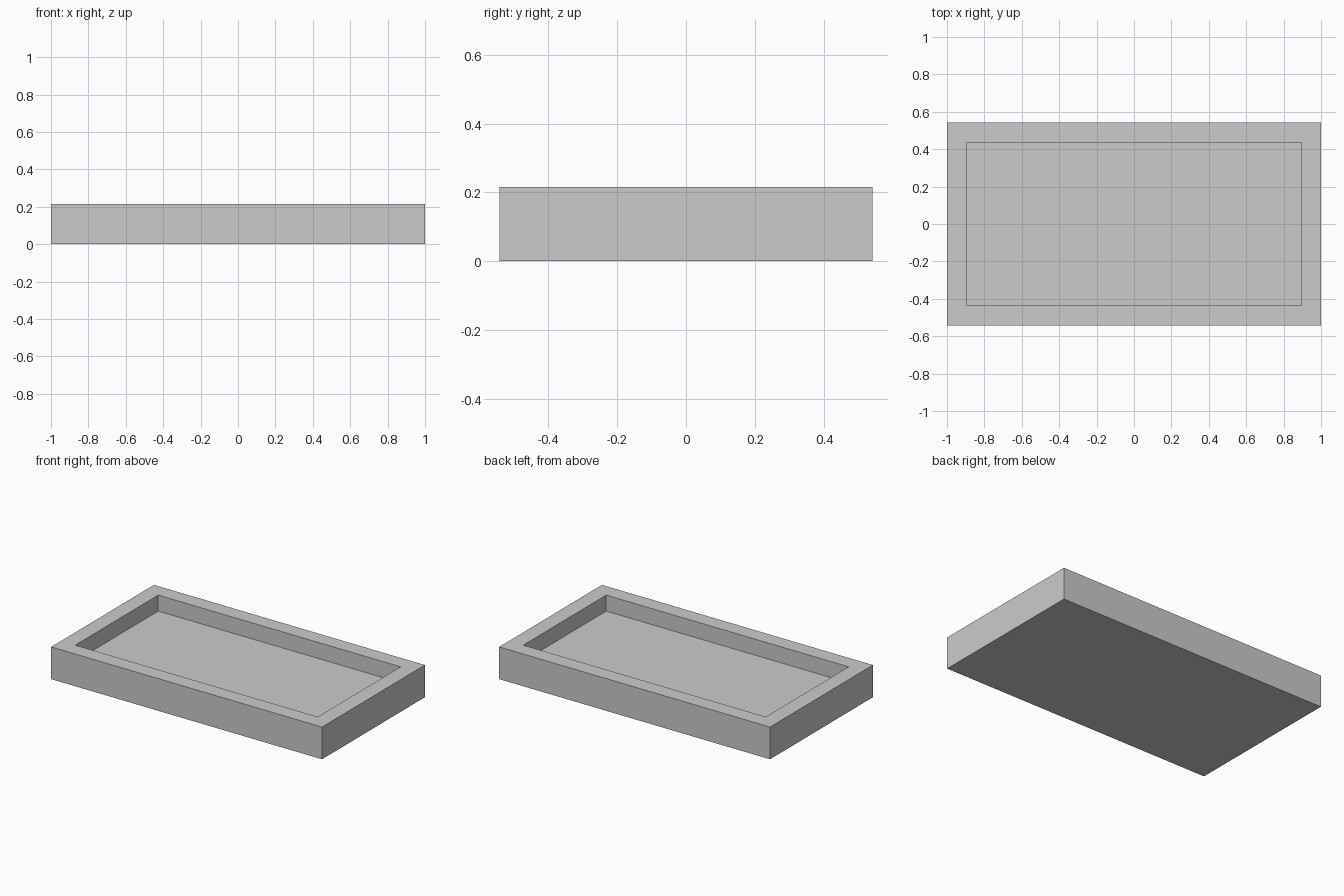
import bpy, bmesh
from mathutils import Matrix, Vector

if "Cube" in bpy.data.objects:
    bpy.data.objects.remove(bpy.data.objects["Cube"])

LENGTH, WIDTH, HEIGHT = 2.0, 1.084, 0.215
WALL, DEPTH = 0.105, 0.107

# Solid block standing on the ground
bm = bmesh.new()
bmesh.ops.create_cube(bm, size=1.0, matrix=Matrix.Translation((0, 0, HEIGHT / 2))
                      @ Matrix.Diagonal((LENGTH, WIDTH, HEIGHT, 1)))

# Rim: inset the top face
bm.faces.ensure_lookup_table()
top = max(bm.faces, key=lambda f: f.calc_center_median().z)
bmesh.ops.inset_region(bm, faces=[top], thickness=WALL, use_even_offset=True)

# Recess: push the inner face down to form walls and floor
result = bmesh.ops.extrude_discrete_faces(bm, faces=[top])
floor = result["faces"][0]
bmesh.ops.translate(bm, verts=floor.verts[:], vec=Vector((0, 0, -DEPTH)))
bmesh.ops.recalc_face_normals(bm, faces=bm.faces[:])

mesh = bpy.data.meshes.new("tray")
bm.to_mesh(mesh)
bm.free()
tray = bpy.data.objects.new("tray", mesh)
bpy.context.collection.objects.link(tray)
